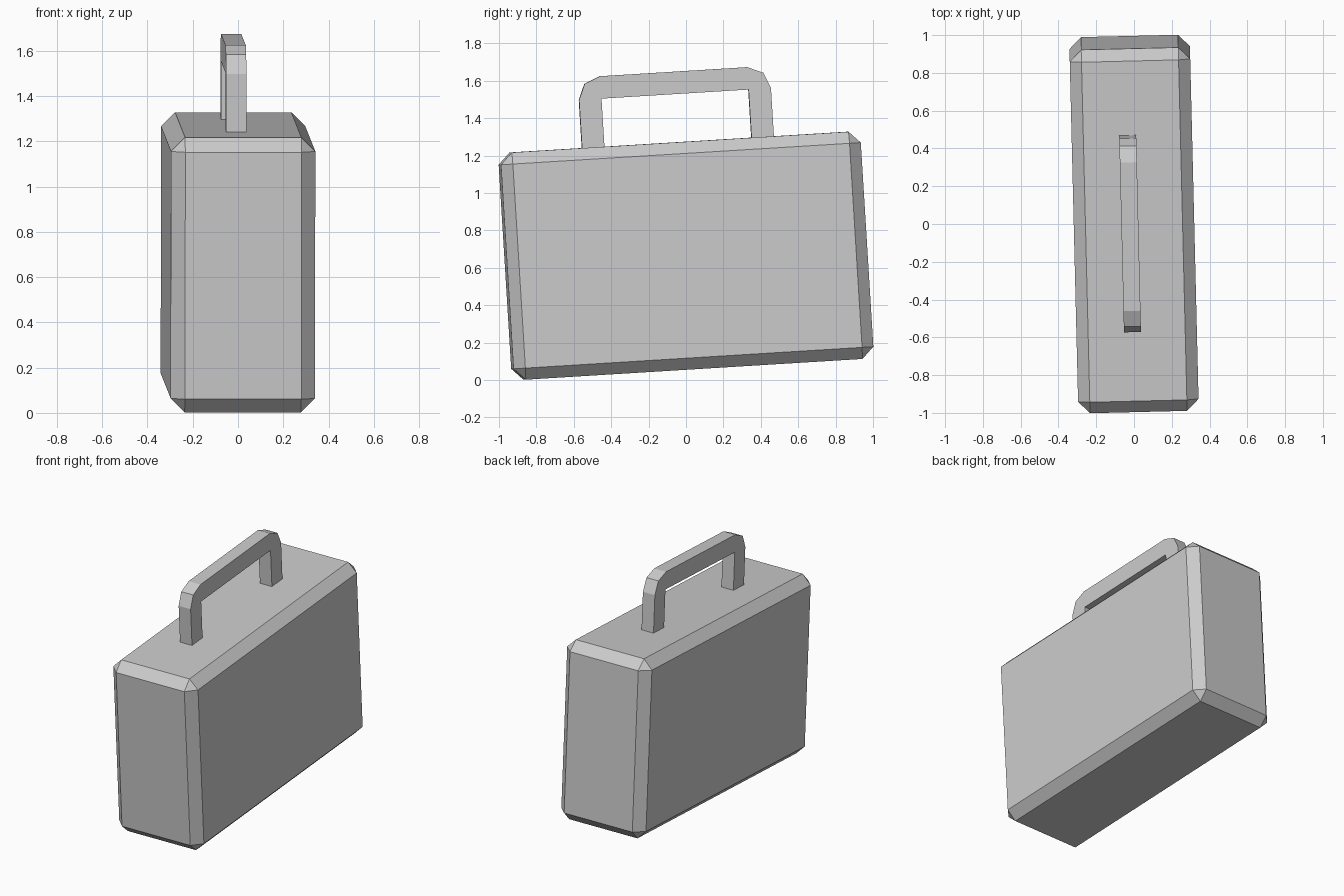
import bpy, bmesh, math
from mathutils import Matrix

if "Cube" in bpy.data.objects:
    bpy.data.objects.remove(bpy.data.objects["Cube"])

LENGTH, WIDTH, HEIGHT, BEVEL = 1.928, 0.638, 1.217, 0.062

# whole case leans slightly back-up and is turned a little
POSE = (Matrix.Translation((0, 0, 0.665))
        @ Matrix.Rotation(math.radians(1.4), 4, 'Z')
        @ Matrix.Rotation(math.radians(3.52), 4, 'X'))

grey = bpy.data.materials.new("light grey")
grey.diffuse_color = (0.6, 0.6, 0.6, 1)
grey.use_nodes = True
grey.node_tree.nodes["Principled BSDF"].inputs["Base Color"].default_value = grey.diffuse_color


def add_object(name, bm):
    bmesh.ops.recalc_face_normals(bm, faces=bm.faces)
    mesh = bpy.data.meshes.new(name)
    bm.to_mesh(mesh)
    bm.free()
    mesh.materials.append(grey)
    obj = bpy.data.objects.new(name, mesh)
    bpy.context.collection.objects.link(obj)
    obj.matrix_world = POSE
    return obj


# case body: box with chamfered edges
bm = bmesh.new()
bmesh.ops.create_cube(bm, size=1)
bmesh.ops.scale(bm, vec=(WIDTH, LENGTH, HEIGHT), verts=bm.verts)
bmesh.ops.bevel(bm, geom=bm.edges[:], offset=BEVEL, offset_type='OFFSET',
                segments=1, affect='EDGES')
add_object("case_body", bm)

# handle: square inner opening, two-step rounded outer corners
THICK, INNER, CORNER_Z, FOOT_Z = 0.12, 0.394, 0.866, 0.603
half_outer = [(INNER + THICK, FOOT_Z)]
for i in range(3):
    a = math.radians(45 * i)
    half_outer.append((INNER + THICK * math.cos(a), CORNER_Z + THICK * math.sin(a)))
half_inner = [(INNER, FOOT_Z), (INNER, CORNER_Z)]


def mirrored(points):
    return points + [(-y, z) for y, z in reversed(points)]


profile = mirrored(half_outer) + mirrored(half_inner)[::-1]
X_OFF, Y_OFF, HANDLE_WIDTH = -0.022, -0.006, 0.09
bm = bmesh.new()
face = bm.faces.new([bm.verts.new((X_OFF - HANDLE_WIDTH / 2, y + Y_OFF, z))
                     for y, z in profile])
ext = bmesh.ops.extrude_face_region(bm, geom=[face])
bmesh.ops.translate(bm, vec=(HANDLE_WIDTH, 0, 0),
                    verts=[g for g in ext["geom"] if isinstance(g, bmesh.types.BMVert)])
add_object("handle", bm)
